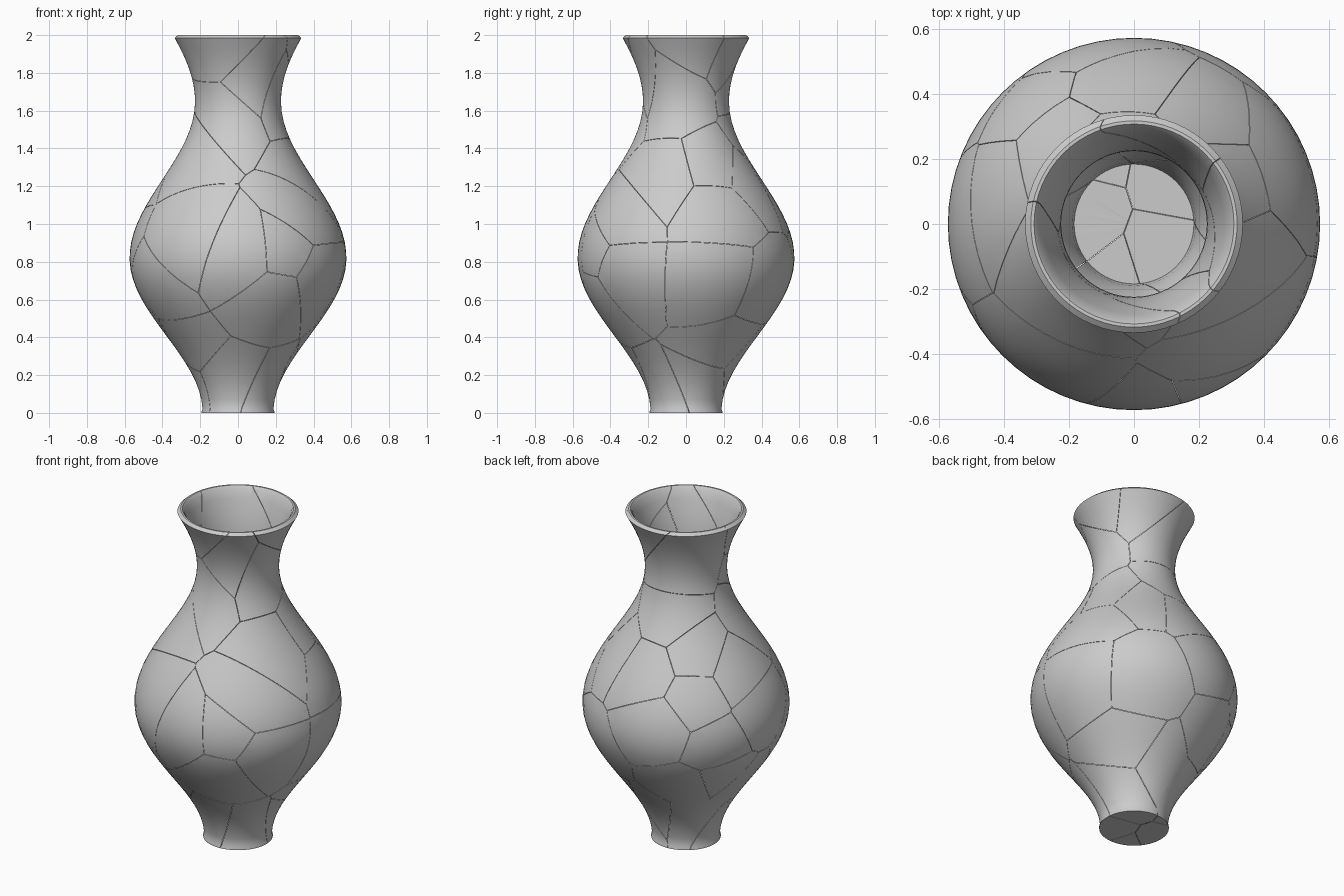
import bpy, bmesh, math, random
from mathutils import Vector

if "Cube" in bpy.data.objects:
    bpy.data.objects.remove(bpy.data.objects["Cube"])

random.seed(7)
SIDES, ROWS, SHARDS, GAP = 64, 40, 40, 0.001
BELLY, NECK, FOOT = (0.574, 0.82), (0.2275, 1.65), (0.187, 0.0)   # (radius, height)


def radius(z):
    """Outer silhouette: cosine waves through foot, belly, neck and lip."""
    if z < BELLY[1]:
        t = (BELLY[1] - z) / BELLY[1]
        return BELLY[0] - (BELLY[0] - FOOT[0]) * (1 - math.cos(math.pi * t)) / 2
    t = math.pi * (z - BELLY[1]) / (NECK[1] - BELLY[1])
    amp = (BELLY[0] - NECK[0]) / 2 if z < NECK[1] else 0.154
    return NECK[0] + amp * (1 + math.cos(t))


def wall(z):
    """Thin shell that thickens into the lip."""
    return 0.003 + 0.037 * max(0, (z - 1.7) / 0.285) ** 1.5


outer = [Vector((radius(z), z)) for z in (0.02 + 1.965 * i / ROWS for i in range(ROWS + 1))]
foot = [Vector((0, 0)), Vector((0.193, 0)), Vector((0.193, 0.008))]
lip = [Vector((0.318, 2.0)), Vector((0.308, 2.0))]
inner = [Vector((q.x - wall(q.y), q.y)) for q in reversed(outer)]
profile = foot + outer + lip + inner + [Vector((0, 0.02))]

# Whole vase as a closed lathe
vase = bmesh.new()
verts = [vase.verts.new((q.x, 0, q.y)) for q in profile]
edges = [vase.edges.new(e) for e in zip(verts, verts[1:])]
bmesh.ops.spin(vase, geom=verts + edges, axis=(0, 0, 1), cent=(0, 0, 0),
               angle=math.tau, steps=SIDES, use_duplicate=False)
bmesh.ops.remove_doubles(vase, verts=vase.verts[:], dist=1e-5)
bmesh.ops.recalc_face_normals(vase, faces=vase.faces[:])

# Seeds scattered through the wall
seeds = []
while len(seeds) < SHARDS:
    z, a = random.uniform(0, 2), random.uniform(0, math.tau)
    s = Vector((radius(z) * math.cos(a), radius(z) * math.sin(a), z))
    if all((s - o).length > 0.2 for o in seeds):
        seeds.append(s)

# Break the vase into fitted shards, one per Voronoi cell
for i, s in enumerate(seeds):
    bm = vase.copy()
    for o in sorted(seeds, key=lambda k: (k - s).length)[1:]:
        n = (o - s).normalized()
        cut = bmesh.ops.bisect_plane(bm, geom=bm.verts[:] + bm.edges[:] + bm.faces[:],
                                     dist=1e-6, plane_co=(s + o) / 2 - n * GAP,
                                     plane_no=n, clear_outer=True)
        rim = [e for e in cut['geom_cut']
               if isinstance(e, bmesh.types.BMEdge) and e.is_boundary]
        if rim:
            bmesh.ops.triangle_fill(bm, edges=rim, use_beauty=True, normal=n)
    if bm.faces:
        bmesh.ops.recalc_face_normals(bm, faces=bm.faces[:])
        name = f"vase_shard_{i + 1:02d}"
        mesh = bpy.data.meshes.new(name)
        bm.to_mesh(mesh)
        obj = bpy.data.objects.new(name, mesh)
        bpy.context.collection.objects.link(obj)
        obj.select_set(True)
        bpy.context.view_layer.objects.active = obj
    bm.free()
vase.free()
bpy.ops.object.shade_smooth_by_angle(angle=math.radians(35))
